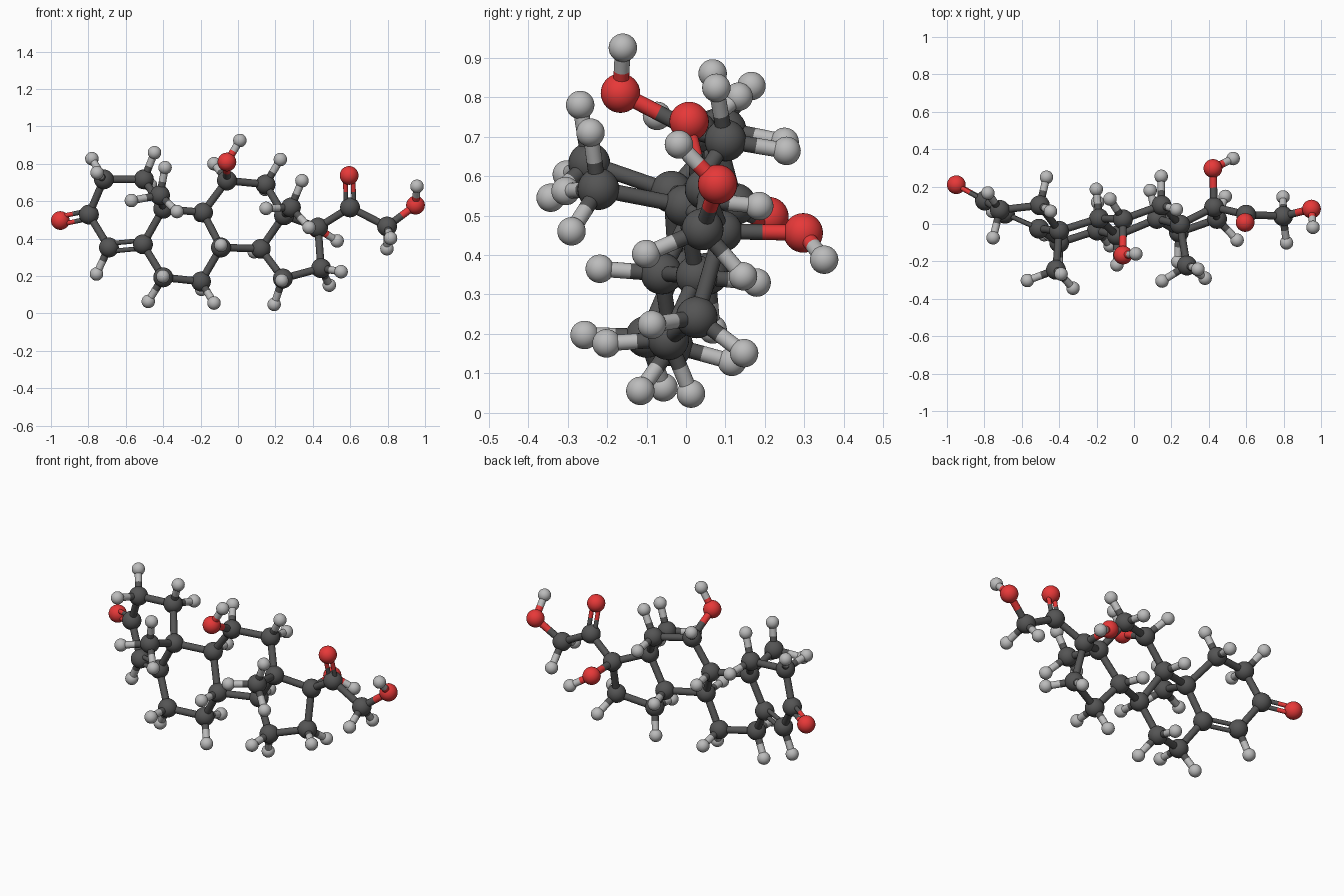
import bpy, math
from mathutils import Vector

if "Cube" in bpy.data.objects:
    bpy.data.objects.remove(bpy.data.objects["Cube"])

CH = 0.157  # carbon-hydrogen bond length

# heavy atoms: ring skeleton, side chain, methyl carbons
CARBONS = dict(
    c1=(-.503, .10, .717), c2=(-.717, .075, .717), c3=(-.797, .125, .529),
    c4=(-.69, .055, .353), c5=(-.508, -.025, .37), c6=(-.40, -.10, .193),
    c7=(-.198, -.035, .171), c8=(-.091, -.062, .353), c9=(-.187, .03, .54),
    c10=(-.40, -.037, .56), c11=(-.059, .025, .711), c12=(.147, .10, .69),
    c13=(.246, -.003, .525), c14=(.122, .027, .346), c15=(.24, -.045, .187),
    c16=(.444, .027, .242), c17=(.428, .09, .46), c18=(.283, -.222, .567),
    c19=(-.417, -.245, .632), c20=(.599, .05, .567), c21=(.797, .042, .465))
OXYGENS = dict(
    o3=(-.95, .21, .497), o11=(-.059, -.166, .81), o17=(.422, .297, .456),
    o20=(.594, .008, .738), o21=(.949, .08, .579))
# methyl and hydroxyl hydrogens, whose rotation is free
FREE_H = [(-.39, -.268, .78), (-.57, -.302, .604), (-.326, -.343, .545),
          (.342, -.242, .71), (.15, -.305, .562), (.38, -.29, .46),
          (.01, -.16, .925), (.53, .35, .388), (.957, -.018, .68)]
DOUBLE = [{"c3", "o3"}, {"c4", "c5"}, {"c20", "o20"}]

heavy = {k: Vector(v) for k, v in {**CARBONS, **OXYGENS}.items()}
names = list(heavy)
bonds = [(a, b) for i, a in enumerate(names) for b in names[i + 1:]
         if (heavy[a] - heavy[b]).length < 0.27]


def mat(name, col):
    m = bpy.data.materials.new(name)
    m.diffuse_color = (*col, 1)
    m.use_nodes = True
    m.node_tree.nodes["Principled BSDF"].inputs["Base Color"].default_value = m.diffuse_color
    return m


MATS = {"c": mat("dark_grey", (.09, .09, .09)), "o": mat("red", (.80, .04, .04)),
        "h": mat("light_grey", (.50, .50, .50))}
RADII = {"c": .053, "o": .050, "h": .036}
LABEL = {"c": "carbon", "o": "oxygen", "h": "hydrogen"}


def template(kind, m):
    me = bpy.context.object.data
    me.materials.append(m)
    me.shade_smooth()
    bpy.data.objects.remove(bpy.context.object)
    return me


# shared meshes: one ball and one unit rod per element
BALL, ROD = {}, {}
for e in "coh":
    bpy.ops.mesh.primitive_uv_sphere_add(segments=32, ring_count=16, radius=RADII[e])
    BALL[e] = template(e, MATS[e])
    bpy.ops.mesh.primitive_cylinder_add(vertices=20, radius=1, depth=1, end_fill_type='NOTHING')
    ROD[e] = template(e, MATS[e])


def place(name, me, loc):
    ob = bpy.data.objects.new(name, me)
    ob.location = loc
    bpy.context.collection.objects.link(ob)
    return ob


def ball(e, p):
    place(LABEL[e] + "_atom", BALL[e], p)


def half_rod(e, p, q, r):
    ob = place(LABEL[e] + "_bond_half", ROD[e], (p + q) / 2)
    ob.rotation_mode = 'QUATERNION'
    ob.rotation_quaternion = (q - p).to_track_quat('Z', 'Y')
    ob.scale = (r, r, (q - p).length)


def bond(ea, a, eb, b, r=.02, off=Vector()):
    m = (a + b) / 2
    half_rod(ea, a + off, m + off, r)
    half_rod(eb, b + off, m + off, r)


# carbon and oxygen atoms with their bonds
for k, p in heavy.items():
    ball(k[0], p)
for a, b in bonds:
    A, B = heavy[a], heavy[b]
    if {a, b} in DOUBLE:
        side = (B - A).cross(Vector((0, 1, 0))).normalized() * .021
        for s in (1, -1):
            bond(a[0], A, b[0], B, .0125, side * s)
    else:
        bond(a[0], A, b[0], B)

# hydrogens: fill the open tetrahedral or planar positions on each carbon
hydrogens = [(min(names, key=lambda k: (heavy[k] - Vector(h)).length), Vector(h)) for h in FREE_H]
for k in CARBONS:
    c = heavy[k]
    nb = [n for pair in bonds if k in pair for n in pair if n != k]
    dirs = [(heavy[n] - c).normalized() for n in nb]
    back = -sum(dirs, Vector()).normalized()
    planar = any(k in d for d in DOUBLE)
    if len(nb) == 3 and not planar or len(nb) == 2 and planar:
        hydrogens.append((k, c + back * CH))
    elif len(nb) == 2:
        n = dirs[0].cross(dirs[1]).normalized()
        t = math.radians(53.5)
        for s in (1, -1):
            hydrogens.append((k, c + (back * math.cos(t) + n * s * math.sin(t)) * CH))
for k, h in hydrogens:
    ball("h", h)
    bond(k[0], heavy[k], "h", h)
